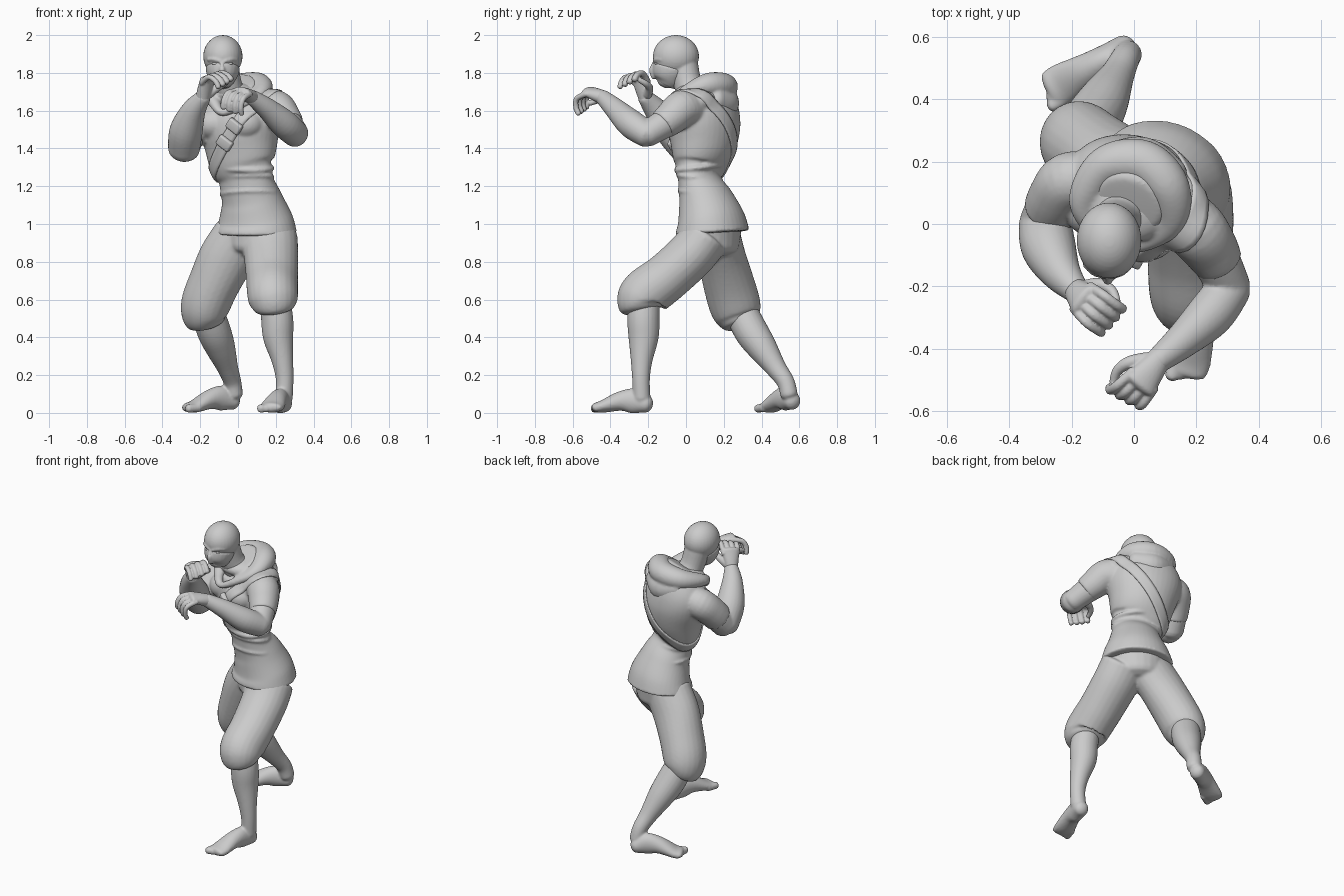
import bpy, bmesh, math
from mathutils import Vector, Matrix
from mathutils.bvhtree import BVHTree

if "Cube" in bpy.data.objects:
    bpy.data.objects.remove(bpy.data.objects["Cube"])

A = math.radians(25)                                   # body is turned to its right
FWD = Vector((-math.sin(A), -math.cos(A), 0))
LEFT = Vector((math.cos(A), -math.sin(A), 0))
UP = Vector((0, 0, 1))


def spline(p, closed, k=6):
    out, m = [], len(p)
    for i in range(m if closed else m - 1):
        g = lambda j: p[j % m] if closed else p[max(0, min(m - 1, j))]
        a, b, c, d = g(i - 1), g(i), g(i + 1), g(i + 2)
        for s in range(k):
            t = s / k
            out.append([.5 * (2*q + (r - o)*t + (2*o - 5*q + 4*r - w)*t*t + (3*q - o - 3*r + w)*t**3)
                        for o, q, r, w in zip(a, b, c, d)])
    return out if closed else out + [list(p[-1])]


def tube(bm, pts, ref=(1, 0, 0), cap=.7, closed=False, n=24):
    """Smooth tube through (x, y, z, radius_a[, radius_b]) with rounded ends."""
    s = spline([tuple(p) if len(p) == 5 else (*p, p[3]) for p in pts], closed)
    c = [Vector(q[:3]) for q in s]
    m, rings = len(s), []
    for i in range(m):
        j, k = ((i - 1) % m, (i + 1) % m) if closed else (max(i - 1, 0), min(i + 1, m - 1))
        t = (c[k] - c[j]).normalized()
        rings.append((c[i], t, s[i][3], s[i][4]))
    if not closed:
        for end, sg in ((0, -1), (-1, 1)):
            o, t, a, b = rings[end]
            ext = [(o + t*sg*cap*min(a, b)*math.sin(w), t, a*math.cos(w), b*math.cos(w)) for w in (.4, .8, 1.15, 1.4)]
            rings = ext[::-1] + rings if sg < 0 else rings + ext
    vs = []
    for o, t, a, b in rings:
        u = Vector(ref).cross(t).normalized()
        v = t.cross(u)
        vs.append([bm.verts.new(o + u*a*math.cos(w) + v*b*math.sin(w))
                   for w in (2*math.pi*q/n for q in range(n))])
    for i in range(len(vs) if closed else len(vs) - 1):
        p, q = vs[i], vs[(i + 1) % len(vs)]
        for k in range(n):
            bm.faces.new((p[k], p[(k + 1) % n], q[(k + 1) % n], q[k]))
    if not closed:
        bm.faces.new(vs[0][::-1])
        bm.faces.new(vs[-1])


def ball(bm, c, r):
    bmesh.ops.create_uvsphere(bm, u_segments=32, v_segments=20, radius=1,
                              matrix=Matrix.Translation(c) @ Matrix.Diagonal((*r, 1)))


def fold(bm, c, a, b, r, tilt=0):
    """Cloth fold: a thin elliptical ring around the body."""
    ws = [2*math.pi*k/16 for k in range(16)]
    tube(bm, [(*(Vector(c) + LEFT*a*math.cos(w) + FWD*b*math.sin(w) + UP*tilt*math.sin(w + .6)), r) for w in ws],
         UP, closed=True, n=10)


def make(name, bm, voxel=None, smooth=4):
    bmesh.ops.recalc_face_normals(bm, faces=bm.faces)
    me = bpy.data.meshes.new(name)
    bm.to_mesh(me)
    bm.free()
    me.shade_smooth()
    ob = bpy.data.objects.new(name, me)
    bpy.context.collection.objects.link(ob)
    if voxel:                                          # fuse overlapping volumes into one skin
        r = ob.modifiers.new("fuse", 'REMESH')
        r.mode, r.voxel_size, r.use_smooth_shade = 'VOXEL', voxel, True
        r = ob.modifiers.new("soften", 'SMOOTH')
        r.factor, r.iterations = .5, smooth
    return ob


# shirt: torso loft, waist folds and short sleeves
bm = bmesh.new()
tube(bm, [(.095, .14, .955, .224, .19), (.092, .133, 1.02, .205, .175), (.074, .107, 1.12, .168, .145),
          (.05, .08, 1.2, .152, .115), (.037, .07, 1.26, .153, .105), (.02, .075, 1.32, .178, .135),
          (.015, .09, 1.42, .2, .17), (.007, .097, 1.52, .225, .182), (0, .1, 1.6, .225, .17),
          (-.005, .09, 1.68, .18, .145), (-.02, .06, 1.74, .11, .1)], FWD, .05, n=40)
fold(bm, (.04, .072, 1.245), .148, .103, .012, .012)
fold(bm, (.027, .075, 1.3), .16, .118, .013, -.015)
fold(bm, (.06, .093, 1.16), .155, .126, .008, .015)
for s in (-1, 1):                                      # chest muscles
    ball(bm, Vector((-.005, .09, 1.53)) + FWD*.09 + LEFT*s*.09, (.1, .09, .085))
ball(bm, (.13, .06, 1.65), (.11, .1, .07))
tube(bm, [(.14, .03, 1.6, .1), (.2, -.02, 1.61, .1), (.245, -.08, 1.56, .09), (.272, -.125, 1.525, .08)], cap=.15)
tube(bm, [(-.14, .14, 1.57, .095), (-.21, .135, 1.56, .095), (-.245, .09, 1.51, .093), (-.266, .045, 1.455, .09)],
     cap=.15)
shirt = make("shirt", bm, .008, 5)

# hood draped around the neck and over the shoulders
bm = bmesh.new()
tube(bm, [(-.08, -.07, 1.59, .024, .02), (-.13, -.01, 1.65, .035, .03), (-.16, .08, 1.69, .05, .04),
          (-.09, .185, 1.715, .066, .062), (.03, .195, 1.73, .075, .07), (.11, .115, 1.735, .07, .064),
          (.115, .01, 1.7, .052, .04), (.03, -.06, 1.64, .03, .025)], UP, closed=True)
tube(bm, [(-.08, .2, 1.66, .06, .065), (.03, .21, 1.64, .07, .08), (.12, .15, 1.66, .06, .065)], UP)
ball(bm, (-.015, .07, 1.69), (.14, .13, .06))
make("hood", bm, .008, 7)

# trousers: pelvis and two gathered legs
bm = bmesh.new()
tube(bm, [(.085, .135, .88, .165, .145), (.09, .135, 1.0, .19, .155)], FWD, .4)
tube(bm, [(.165, .1, .93, .13, .15), (.175, .03, .84, .13, .145), (.18, -.1, .72, .13, .138),
          (.183, -.21, .635, .135, .135), (.19, -.236, .585, .13, .128), (.195, -.232, .55, .108, .105)], cap=.2)
tube(bm, [(.015, .165, .93, .125, .15), (-.06, .19, .82, .128, .148), (-.125, .225, .69, .135, .137),
          (-.168, .255, .585, .137, .132), (-.177, .275, .52, .126, .122), (-.168, .29, .475, .098, .1)], cap=.2)
make("trousers", bm, .009, 5)


# bare lower legs with feet and toes
def lower_leg(side, shin, heel, toe, inner):
    bm = bmesh.new()
    tube(bm, shin)
    h, t = Vector(heel), Vector(toe)
    f = t - h
    w = UP.cross(f).normalized() * inner               # towards the big toe
    at = lambda k, z, a, b, o=0: (*((h + f*k + w*o).to_2d()), z, a, b)
    tube(bm, [at(.1, h.z, .046, .047), at(.3, h.z + .016, .048, .066), at(.52, h.z*.6 + .034, .054, .052),
              at(.8, .035, .066, .034), at(.92, .029, .062, .026)], UP, .8)
    for k in range(5):
        o, r = .045 - .0235*k, .023 - .0021*k
        tube(bm, [at(.8, .027, r, r, o), at(1.0 - .028*k, .023, r, r, o)], UP, n=12)
    make(side + "_lower_leg", bm, .007, 4)


lower_leg("left", [(.19, -.22, .62, .08), (.207, -.225, .5, .085), (.213, -.225, .4, .08), (.235, -.235, .28, .058),
                   (.247, -.238, .18, .047), (.243, -.235, .08, .047)], (.25, -.18, .047), (.165, -.5, .02), -1)
lower_leg("right", [(-.17, .28, .56, .085), (-.13, .34, .44, .09), (-.095, .4, .35, .08), (-.055, .475, .24, .056),
                    (-.03, .527, .165, .047), (-.02, .545, .1, .046)], (.0, .578, .062), (-.285, .42, .02), 1)


# arms
def arm(side, upper, fore):
    bm = bmesh.new()
    tube(bm, upper)
    tube(bm, fore)
    make(side + "_arm", bm, .007, 4)


arm("left", [(.2, 0, 1.6, .075), (.255, -.1, 1.54, .078), (.308, -.205, 1.475, .068)],
    [(.308, -.205, 1.473, .07), (.245, -.29, 1.53, .075), (.155, -.375, 1.61, .057), (.075, -.44, 1.67, .041)])
arm("right", [(-.22, .12, 1.55, .08), (-.26, .06, 1.47, .083), (-.286, .0, 1.4, .083)],
    [(-.286, -.0, 1.398, .085), (-.274, -.075, 1.495, .088), (-.235, -.155, 1.6, .065), (-.185, -.215, 1.67, .042)])


# loosely curled hands: d points to the knuckles, n is the palm side
def hand(side, wrist, d, n, mirror):
    bm = bmesh.new()
    o, d = Vector(wrist), Vector(d).normalized()
    n = Vector(n)
    n = (n - d*n.dot(d)).normalized()
    s = d.cross(n) * mirror                            # thumb side
    P = lambda a, b, c, *r: (*(o + d*a + s*b + n*c), *r)
    tube(bm, [P(-.02, 0, 0, .038, .038), P(.04, 0, 0, .034, .047), P(.1, 0, 0, .024, .055)], s)
    for k in range(4):
        b, r = .043 - .029*k, (.0175, .018, .0175, .0155)[k]
        a, c, pts = .085, 0, [P(.08, b, 0, r)]
        for ang, ln in ((32 + 4*k, .062), (78 + 6*k, .048), (112 + 6*k, .036)):
            a += ln*math.cos(math.radians(ang))
            c += ln*math.sin(math.radians(ang))
            pts.append(P(a, b*1.2, c, r*.93))
        tube(bm, pts, s, n=14)
    tube(bm, [P(.015, .028, .012, .025), P(.055, .066, .03, .021), P(.09, .075, .062, .017), P(.12, .06, .085, .014)],
         d + n*.1 - s, n=14)
    make(side + "_hand", bm, .0045, 3)


hand("left", (.075, -.44, 1.67), (-.55, -.75, .32), (-.3, -.1, -1), -1)
hand("right", (-.185, -.215, 1.675), (.22, -.26, .9), (.7, -.5, -.4), 1)

# head with neck, jaw and brow
bm = bmesh.new()
ball(bm, (-.08, -.053, 1.888), (.104, .122, .112))
tube(bm, [(-.08, -.08, 1.87, .088, .09), (-.082, -.09, 1.8, .076, .075), (-.083, -.105, 1.755, .05, .05)], (0, -1, 0))
tube(bm, [(-.03, .05, 1.66, .085), (-.055, .01, 1.74, .075), (-.075, -.015, 1.84, .08)])
tube(bm, [(-.084, -.165, 1.86, .01), (-.084, -.178, 1.825, .014)], n=12)
for s in (-1, 1):
    tube(bm, [(-.083 + s*.012, -.169, 1.862, .009), (-.083 + s*.045, -.156, 1.872, .011),
              (-.083 + s*.075, -.13, 1.87, .009)], UP, n=12)
make("head", bm, .006, 4)

# eyes
for side, s in (("left", 1), ("right", -1)):
    bm = bmesh.new()
    ball(bm, (-.083 + s*.038, -.153, 1.849), (.018, .013, .008))
    make(side + "_eye", bm)

# mask over nose and lower face
bm = bmesh.new()
tube(bm, [(-.081, -.078, 1.828, .091, .1), (-.082, -.087, 1.795, .085, .094), (-.083, -.095, 1.76, .068, .076),
          (-.083, -.105, 1.735, .046, .05)], (0, -1, 0), .12)
tube(bm, [(-.084, -.172, 1.832, .014), (-.084, -.18, 1.815, .016), (-.084, -.168, 1.78, .018)], n=12)
make("face_mask", bm, .006, 5)

# chest strap: a tilted band wrapped onto the shirt surface
bpy.context.view_layer.update()
tree = BVHTree.FromObject(shirt, bpy.context.evaluated_depsgraph_get())
C, U = Vector((.01, .09, 1.44)), (LEFT*.6 + UP*.8).normalized()
W = U.cross(FWD)


def on_shirt(w, off):
    d = U*math.cos(w) + FWD*math.sin(w)
    hit, nor, _, _ = tree.ray_cast(C + W*off, d)
    return hit, nor if nor.dot(d) > 0 else -nor, d


bm = bmesh.new()
rows = []
for k in range(72):
    w = 2*math.pi*k/72
    rows.append([bm.verts.new(h + d*.004) for h, _, d in (on_shirt(w, o) for o in (-.036, -.018, 0, .018, .036))])
for k in range(72):
    p, q = rows[k], rows[(k + 1) % 72]
    for j in range(4):
        bm.faces.new((p[j], p[j + 1], q[j + 1], q[j]))
strap = make("chest_strap", bm)
m = strap.modifiers.new("soften", 'SMOOTH')
m.iterations = 2
m = strap.modifiers.new("thick", 'SOLIDIFY')
m.thickness, m.offset = .008, 0

# two pouches on the strap
for i, deg in enumerate((94, 62)):
    h, nor, d = on_shirt(math.radians(deg), 0)
    x = (U - nor*U.dot(nor)).normalized()
    rot = Matrix((x, nor.cross(x), nor)).transposed().to_4x4()
    bm = bmesh.new()
    bmesh.ops.create_cube(bm, size=1, matrix=Matrix.Translation(h + nor*.01) @ rot @ Matrix.Diagonal((.06, .085, .034, 1)))
    b = make(f"pouch_{i + 1}", bm).modifiers.new("round", 'BEVEL')
    b.width, b.segments = .01, 3
